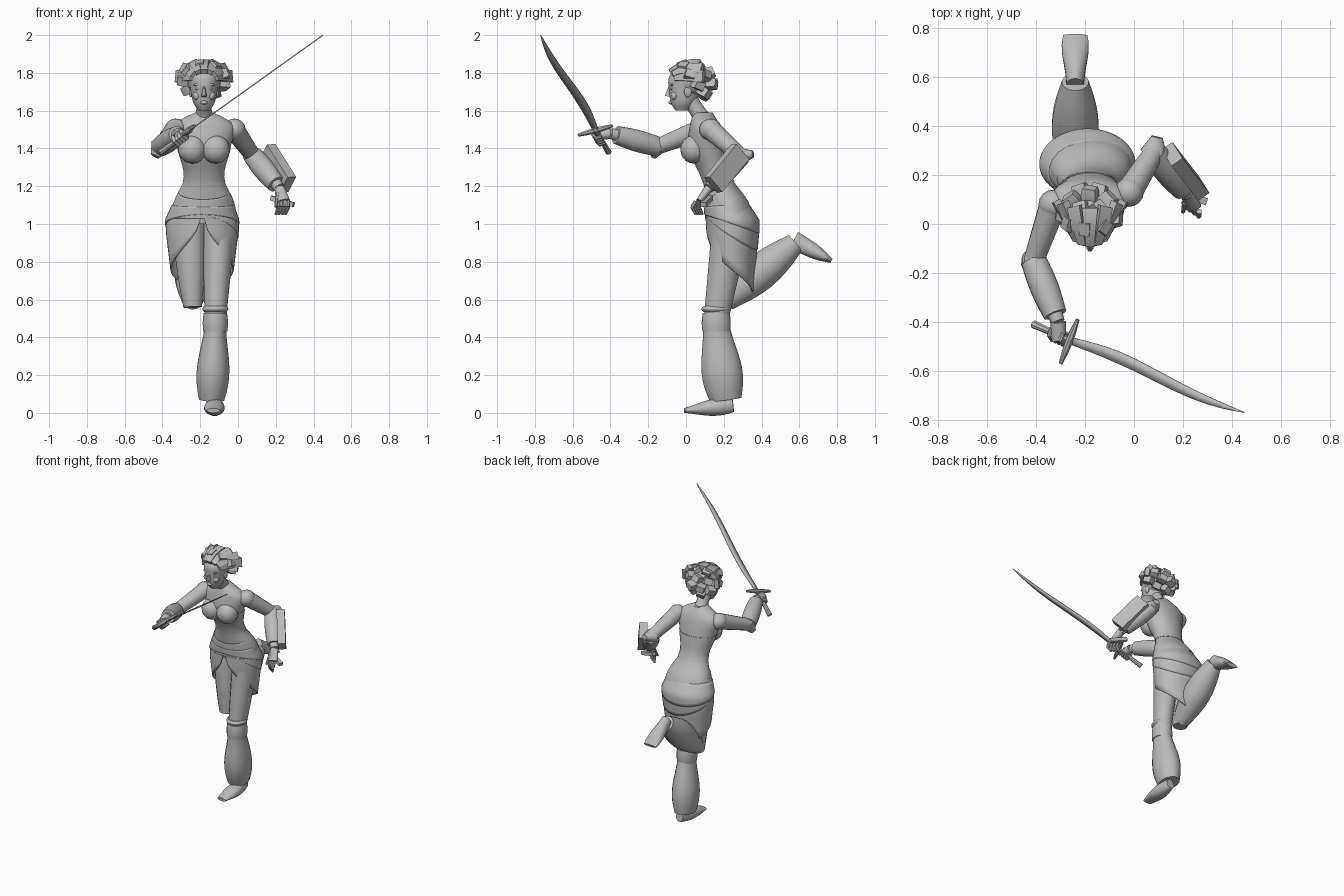
import bpy
import bmesh
from math import sin, cos, pi, radians
from mathutils import Vector, Matrix

default_cube = bpy.data.objects.get("Cube")
if default_cube:
    bpy.data.objects.remove(default_cube, do_unlink=True)

grey = bpy.data.materials.new("plain_grey")
grey.use_nodes = True
colour = (.5, .5, .5, 1)
grey.diffuse_color = colour
grey.node_tree.nodes["Principled BSDF"].inputs["Base Color"].default_value = colour


def finish(name, bm, thickness=0, sharp=40):
    """Turn a bmesh into a shaded object, thickened when it is a sheet."""
    bmesh.ops.recalc_face_normals(bm, faces=bm.faces)
    for face in bm.faces:
        face.smooth = True
    mesh = bpy.data.meshes.new(name)
    bm.to_mesh(mesh)
    bm.free()
    mesh.set_sharp_from_angle(angle=radians(sharp))
    mesh.materials.append(grey)
    obj = bpy.data.objects.new(name, mesh)
    bpy.context.collection.objects.link(obj)
    if thickness:
        solid = obj.modifiers.new("thickness", "SOLIDIFY")
        solid.thickness = thickness
        solid.offset = 0


def loft(name, rings, ref=(1, 0, 0), sides=16, flat=False, sharp=40):
    """Skin rings of (centre, half width, half depth) along a path."""
    bm = bmesh.new()
    last = len(rings) - 1
    loops = []
    for i, (centre, width, depth) in enumerate(rings):
        ahead = rings[min(i + 1, last)][0] - rings[max(i - 1, 0)][0]
        ahead = Vector((0, 0, 1)) if flat else ahead.normalized()
        side = Vector(ref)
        side = (side - ahead * side.dot(ahead)).normalized()
        other = ahead.cross(side)
        angles = [2 * pi * (k + .5) / sides for k in range(sides)]
        loops.append([bm.verts.new(centre + side * width * cos(a) + other * depth * sin(a)) for a in angles])
    for low, high in zip(loops, loops[1:]):
        for k in range(sides):
            bm.faces.new((low[k - 1], low[k], high[k], high[k - 1]))
    bm.faces.new(loops[0])
    bm.faces.new(loops[-1])
    finish(name, bm, sharp=sharp)


def limb(name, start, end, r_start, r_end, bulge=0, depth=1, tip_depth=None, peak=1, **options):
    """Tapered tube between two joints that swells along the way."""
    start, end = Vector(start), Vector(end)
    tip_depth = depth if tip_depth is None else tip_depth
    rings = []
    for step in range(11):
        t = step / 10
        radius = r_start + (r_end - r_start) * t + bulge * sin(pi * t ** peak)
        rings.append((start.lerp(end, t), radius, radius * (depth + (tip_depth - depth) * t)))
    loft(name, rings, **options)


def body_loft(name, centre_x, table, low=0, high=2, swell=0, steps=5):
    """Horizontal rings (y, z, half width, half depth) eased into a smooth body."""
    points = [Vector(row) for row in table]
    last = len(points) - 1
    rings = []
    for step in range(last * steps + 1):
        i = min(step // steps, last - 1)
        t = step / steps - i
        a, b = points[i], points[i + 1]
        leave, arrive = (b - points[max(i - 1, 0)]) / 2, (points[min(i + 2, last)] - a) / 2
        y, z, width, depth = (a + (b - a) * (t * t * (3 - 2 * t))
                              + leave * (t * (1 - t) ** 2) - arrive * (t * t * (1 - t)))
        if low < z < high:
            rings.append((Vector((centre_x, y, z)), width + swell, depth + swell))
    loft(name, rings, sides=24, flat=True)


def blob(name, centre, size):
    bm = bmesh.new()
    place = Matrix.Translation(centre) @ Matrix.Diagonal((*size, 1))
    bmesh.ops.create_uvsphere(bm, u_segments=16, v_segments=10, radius=1, matrix=place)
    finish(name, bm, sharp=180)


def box(name, centre, length_axis, width_axis, size):
    along = Vector(length_axis).normalized()
    across = along.cross(Vector(width_axis)).normalized()
    frame = Matrix((across, along.cross(across), along)).transposed().to_4x4()
    bm = bmesh.new()
    bmesh.ops.create_cube(bm, size=1, matrix=Matrix.Translation(centre) @ frame @ Matrix.Diagonal((*size, 1)))
    finish(name, bm)


# Joints of the pose
left_hip, left_knee, left_ankle = Vector((-.1, .24, 1)), Vector((-.12, .16, .5)), Vector((-.14, .21, .07))
right_hip, right_knee, right_ankle = Vector((-.26, .24, 1)), Vector((-.24, .21, .59)), Vector((-.24, .58, .9))
left_shoulder, left_elbow, left_wrist = Vector((-.02, .13, 1.5)), Vector((.08, .29, 1.36)), Vector((.22, .12, 1.19))
right_shoulder, right_elbow = Vector((-.33, .08, 1.5)), Vector((-.41, -.15, 1.41))
right_wrist, pommel, blade_root = Vector((-.31, -.4, 1.48)), Vector((-.41, -.41, 1.38)), Vector((-.25, -.48, 1.5))
blade_tip = Vector((.45, -.77, 2))
spine = -.18

# Torso, bodice and bust
torso = [(.09, 1.59, .05, .05), (.1, 1.52, .16, .08), (.11, 1.4, .14, .1),
         (.16, 1.25, .105, .08), (.22, 1.12, .16, .11), (.25, 1, .18, .12)]
body_loft("torso", spine, torso)
body_loft("bodice", spine, torso, low=1.2, high=1.42, swell=.003)
for label, side in (("left", 1), ("right", -1)):
    blob(label + "_bust", (spine + side * .062, .04, 1.395), (.075, .07, .075))

# Neck, head and face
limb("neck", (spine, .11, 1.52), (spine, .02, 1.66), .06, .045, bulge=-.01)
body_loft("head", spine, [(-.02, 1.6, .03, .035), (-.015, 1.64, .056, .065), (-.01, 1.7, .07, .08),
                          (-.01, 1.78, .075, .08), (0, 1.84, .03, .03)])
limb("nose", (spine, -.082, 1.73), (spine, -.094, 1.675), .008, .015, depth=1.3, sides=8)
blob("lips", (spine, -.08, 1.643), (.02, .014, .01))
for label, side in (("left", 1), ("right", -1)):
    blob(label + "_eye", (spine + side * .03, -.074, 1.715), (.016, .01, .007))
    blob(label + "_brow", (spine + side * .03, -.074, 1.737), (.026, .012, .008))
    blob(label + "_cheek", (spine + side * .035, -.06, 1.68), (.025, .02, .025))
    blob(label + "_ear", (spine + side * .07, .01, 1.7), (.01, .02, .03))

# Hair: skull cap, strips swept back from the brow, blunt locks behind
crown = Vector((spine, .015, 1.75))
blob("hair_cap", crown + Vector((0, .01, .01)), (.09, .09, .088))
for i in range(7):
    fan = (i - 3) * .48
    s, c = sin(fan), cos(fan)
    rings = []
    for t in (0, .35, .7, 1):
        sweep = .15 * t - .1 + .03 * s * s
        place = Vector((s * (.06 + .08 * t), sweep, .02 + c * (.035 + .05 * t + .02 * sin(pi * t))))
        rings.append((crown + place, .024 + .022 * t, .022))
    loft(f"brow_lock_{i}", rings, ref=(c, 0, -s), sides=4, sharp=25)
back_axis = Vector((0, .85, .5)).to_track_quat("Z", "Y")
for polar, count in ((0, 1), (.7, 6), (1.3, 9)):
    for k in range(count):
        spin = 2 * pi * k / count
        aim = back_axis @ Vector((sin(polar) * cos(spin), sin(polar) * sin(spin), cos(polar)))
        if aim.z > -.75 and aim.y > -.3:
            reach = Vector((aim.x * .14, aim.y * .155, aim.z * .115))
            limb(f"back_lock_{count}_{k}", crown + reach * .4, crown + reach, .025, .038, bulge=.012,
                 depth=.8, ref=(aim.y + .2, -aim.x, .4), sides=4, sharp=25)


# Wrapped cloth: sheets that follow the hips between two hem heights
def wrap(name, top, bottom, gap, segments=40, rows=8):
    bm = bmesh.new()
    grid = []
    for i in range(segments):
        turn = 2 * pi * i / segments - pi
        column = []
        for j in range(rows):
            z = top(turn) + (bottom(turn) - top(turn)) * j / (rows - 1)
            flare = min(1, max(0, (1.22 - z) / .2))
            width = .105 + .08 * flare - .12 * max(0, .95 - z)
            x = spine - .01 * flare + (width + gap) * sin(turn)
            y = .17 + .075 * flare - (width * .72 + gap) * cos(turn)
            column.append(bm.verts.new((x, y, z)))
        grid.append(column)
    for before, after in zip(grid, grid[1:] + grid[:1]):
        for j in range(rows - 1):
            bm.faces.new((before[j], after[j], after[j + 1], before[j + 1]))
    finish(name, bm, thickness=.008)


wrap("waistband", lambda turn: 1.17 - .04 * cos(turn), lambda turn: 1.08, .004)
wrap("skirt", lambda turn: 1.1, lambda turn: 1.06 - .43 * (abs(turn) / pi) ** .5, .002)
wrap("hip_sash", lambda turn: 1.1 - .01 * cos(turn), lambda turn: 1 + .05 * cos(turn), .008)
wrap("lower_sash", lambda turn: 1.03, lambda turn: .96 + .09 * cos(turn) - .03 * sin(turn), .005)

# Standing left leg
limb("left_thigh", left_hip, left_knee, .09, .058, depth=1.15)
limb("left_knee_ruffle", left_knee + Vector((0, 0, .065)), left_knee + Vector((0, 0, .035)),
     .06, .06, bulge=.01, depth=1.15)
limb("left_knee_cuff", left_knee + Vector((0, 0, .03)), left_knee - Vector((0, 0, .07)),
     .063, .065, bulge=.004, depth=1.15)
limb("left_trouser", left_knee - Vector((0, 0, .05)), left_ankle, .058, .068, bulge=.024, depth=1.25, peak=1.4)
limb("left_shin", left_ankle + Vector((.01, -.01, .05)), left_ankle + Vector((.01, -.01, -.04)), .042, .036)
limb("left_foot", (-.12, .25, .04), (-.13, -.01, .012), .03, .035, bulge=.022, depth=1.2, tip_depth=.35)

# Raised right leg
limb("right_thigh", right_hip, right_knee - Vector((0, 0, .03)), .09, .05, bulge=.008)
limb("right_knee_cuff", right_knee.lerp(right_ankle, .08), right_knee.lerp(right_ankle, .28), .066, .08)
limb("right_trouser", right_knee, right_ankle, .055, .055, bulge=.042)
limb("right_foot", right_ankle + Vector((0, -.01, .015)), (-.24, .77, .805), .036, .05,
     bulge=.01, depth=1.4, tip_depth=.25, peak=2)

# Arms: shoulder, upper arm, forearm cuff, flared elbow guard and wrist
arms = (("left", left_shoulder, left_elbow, left_wrist, (.015, .065, .01)),
        ("right", right_shoulder, right_elbow, right_wrist, (-.03, -.02, -.05)))
for label, shoulder, elbow, wrist, flare in arms:
    blob(label + "_shoulder", shoulder, (.06, .06, .058))
    limb(label + "_upper_arm", shoulder, elbow, .056, .042)
    blob(label + "_elbow", elbow, (.044, .044, .044))
    limb(label + "_forearm_cuff", elbow, elbow.lerp(wrist, .88), .053, .048, bulge=.008)
    limb(label + "_elbow_guard", elbow, elbow + Vector(flare), .056, .024, depth=.8)
    limb(label + "_wrist", elbow.lerp(wrist, .8), wrist, .035, .028)

# Sabre: hilt, guard and curved blade
along = (blade_root - pommel).normalized()
limb("hilt", pommel, blade_root, .017, .015, bulge=-.002, sides=8)
limb("guard", (-.3, -.57, 1.47), (-.23, -.39, 1.52), .008, .008, bulge=.008, sides=8)
bm = bmesh.new()
strip = []
for i in range(15):
    t = i / 14
    middle = blade_root.lerp(blade_tip, t) + Vector((0, .012 * sin(2 * pi * t), 0))
    half = Vector((0, .016 + .01 * min(1, 4 * t) - .025 * t ** 4, 0))
    strip.append((bm.verts.new(middle - half), bm.verts.new(middle + half)))
for before, after in zip(strip, strip[1:]):
    bm.faces.new((before[0], before[1], after[1], after[0]))
finish("blade", bm, thickness=.006)

# Right hand closed round the hilt
grip = pommel.lerp(blade_root, .65)
limb("right_palm", right_wrist, grip + Vector((0, -.02, .01)), .033, .03, depth=.9)
outward = Vector((0, -1, 0))
outward = (outward - along * outward.dot(along)).normalized()
upward = along.cross(outward)
for i in range(4):
    knuckle = grip + along * (i - 1.5) * .019
    curl = [(outward * cos(a) + upward * sin(a)) * .027 for a in (-2.4, -1.2, 0, 1.2, 2.4)]
    loft(f"right_finger_{i}", [(knuckle + place, .011, .011) for place in curl], ref=along, sides=8)

# Left hand hanging open with a bar under the palm
knuckles = left_wrist + Vector((.02, -.05, -.07))
limb("left_palm", left_wrist, knuckles, .028, .036, depth=.8, tip_depth=.5)
for i in range(4):
    root = knuckles + Vector((.017, -.012, 0)) * (i - 1.5)
    bend, tip = root + Vector((0, -.02, -.03)), root + Vector((-.015, 0, -.07))
    limb(f"left_finger_{i}", root, bend, .012, .011, sides=8)
    limb(f"left_fingertip_{i}", bend, tip, .011, .007, sides=8)
limb("left_thumb", left_wrist + Vector((-.01, -.03, -.03)), left_wrist + Vector((-.02, -.07, -.1)),
     .014, .008, sides=8)
box("held_bar", (.235, .11, 1.12), (.13, -.04, -.04), (0, 0, 1), (.03, .025, .13))

# Rectangular arm shield
box("arm_shield", (.21, .215, 1.295), (.12, -.155, -.19), (-.05, .08, -.095), (.055, .112, .25))
